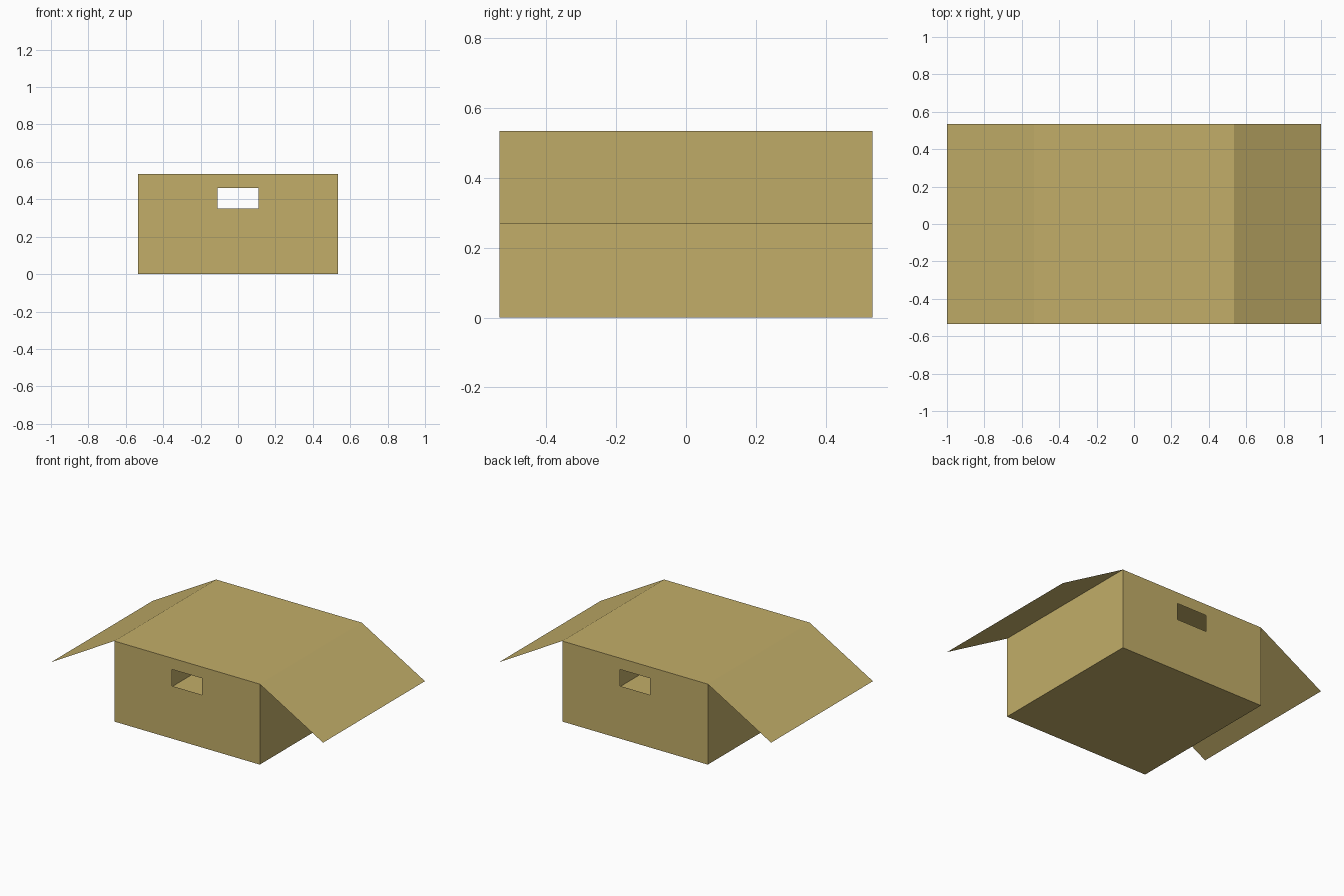
import bpy
import bmesh
from mathutils import Vector

cube = bpy.data.objects.get("Cube")
if cube:
    bpy.data.objects.remove(cube, do_unlink=True)

HALF = 0.535      # half the box width, also the length of every flap
HEIGHT = 0.535
TIP_X, TIP_Z = 1.0, 0.27

card = bpy.data.materials.new("cardboard")
card.use_nodes = True
colour = (0.54, 0.42, 0.14, 1)
card.diffuse_color = colour
card.node_tree.nodes["Principled BSDF"].inputs["Base Color"].default_value = colour


def sheet(name, corners, hole=None):
    """A thin card sheet, with an optional four-cornered hole."""
    bm = bmesh.new()
    outer = [bm.verts.new(Vector(c)) for c in corners]
    if hole:
        inner = [bm.verts.new(Vector(c)) for c in hole]
        for i in range(4):
            j = (i + 1) % 4
            bm.faces.new((outer[i], outer[j], inner[j], inner[i]))
    else:
        bm.faces.new(outer)
    mesh = bpy.data.meshes.new(name)
    bm.to_mesh(mesh)
    bm.free()
    mesh.materials.append(card)
    obj = bpy.data.objects.new(name, mesh)
    bpy.context.collection.objects.link(obj)
    return obj


def upright(y, s, half, low, high):
    """Rectangle standing across x, wound to face along y."""
    return [(-s * -half, y, low), (-s * half, y, low),
            (-s * half, y, high), (-s * -half, y, high)]


# Floor
sheet("floor", [(-HALF, -HALF, 0), (-HALF, HALF, 0),
                (HALF, HALF, 0), (HALF, -HALF, 0)])

# End walls with hand holes, and the closed lid flaps that meet in the middle
for label, s in (("front", -1), ("back", 1)):
    y = s * HALF
    sheet(label + "_wall", upright(y, s, HALF, 0, HEIGHT),
          upright(y, s, 0.11, 0.35, 0.46))
    sheet(label + "_lid_flap", [(s * HALF, y, HEIGHT), (-s * HALF, y, HEIGHT),
                                (-s * HALF, 0, HEIGHT), (s * HALF, 0, HEIGHT)])

# Side walls and the open flaps that slope down from them
for label, s in (("right", -1), ("left", 1)):
    x, tip = s * HALF, s * TIP_X
    sheet(label + "_wall", [(x, -s * HALF, 0), (x, s * HALF, 0),
                            (x, s * HALF, HEIGHT), (x, -s * HALF, HEIGHT)])
    sheet(label + "_open_flap", [(x, -s * HALF, HEIGHT), (tip, -s * HALF, TIP_Z),
                                 (tip, s * HALF, TIP_Z), (x, s * HALF, HEIGHT)])
